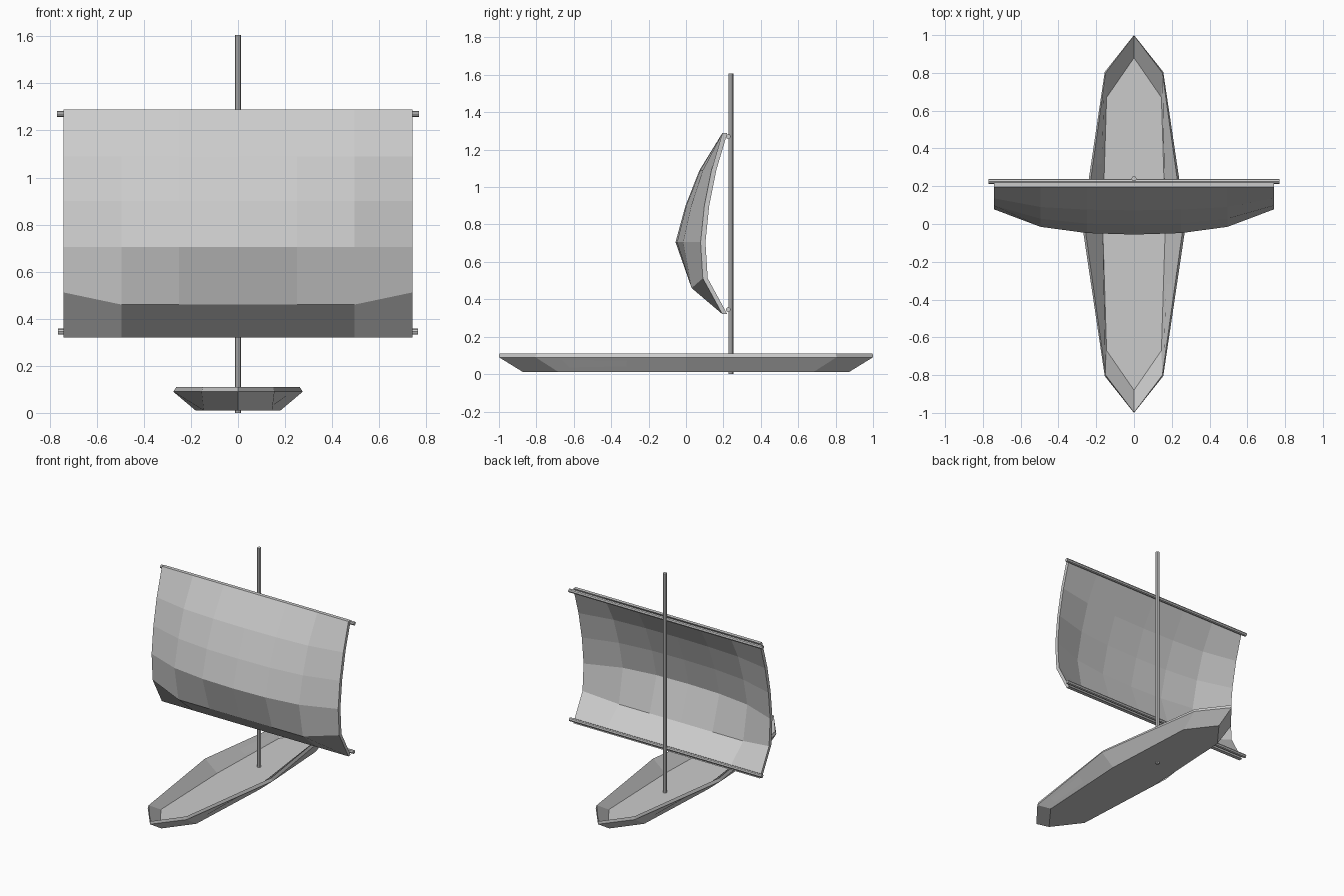
import bpy, bmesh, math

if "Cube" in bpy.data.objects:
    bpy.data.objects.remove(bpy.data.objects["Cube"])


def finish(name, bm):
    bmesh.ops.recalc_face_normals(bm, faces=bm.faces[:])
    me = bpy.data.meshes.new(name)
    bm.to_mesh(me)
    bm.free()
    ob = bpy.data.objects.new(name, me)
    bpy.context.collection.objects.link(ob)
    return ob


def rod(name, loc, length, radius, rot=(0, 0, 0), sides=8):
    bpy.ops.mesh.primitive_cylinder_add(vertices=sides, radius=radius, depth=length,
                                        location=loc, rotation=rot)
    bpy.context.object.name = name


def hull_ring(bm, tip, shoulder, mid, z):
    # closed outline, symmetric in x and y
    (sx, sy) = shoulder
    pts = [(0, tip), (sx, sy), (mid, 0), (sx, -sy), (0, -tip), (-sx, -sy), (-mid, 0), (-sx, sy)]
    return [bm.verts.new((x, y, z)) for x, y in pts]


# hull: outer bottom, outer rim, inner rim, floor
bm = bmesh.new()
rings = [hull_ring(bm, 0.87, (0.145, 0.68), 0.18, 0.01),
         hull_ring(bm, 1.00, (0.155, 0.805), 0.275, 0.09),
         hull_ring(bm, 0.998, (0.15, 0.80), 0.262, 0.11),
         hull_ring(bm, 0.88, (0.145, 0.67), 0.166, 0.03)]
for a, b in zip(rings, rings[1:]):
    for i in range(8):
        j = (i + 1) % 8
        bm.faces.new((a[i], a[j], b[j], b[i]))
bm.faces.new(rings[0])
bm.faces.new(rings[-1])
finish("hull", bm)

# mast and yards
rod("mast", (0, 0.24, 0.803), 1.606, 0.0135)
rod("upper_yard", (0, 0.226, 1.27), 1.54, 0.013, (0, math.pi / 2, 0))
rod("lower_yard", (0, 0.226, 0.345), 1.53, 0.013, (0, math.pi / 2, 0))

# billowing sail: per row, height at centre and edge, then depth y at each column
cols = [0, 0.25, 0.495, 0.742]
rows = [(1.29, 1.29, (0.195, 0.195, 0.195, 0.195)),
        (1.09, 1.09, (0.072, 0.076, 0.09, 0.136)),
        (0.90, 0.90, (-0.003, 0.002, 0.028, 0.098)),
        (0.705, 0.705, (-0.056, -0.048, -0.015, 0.078)),
        (0.46, 0.512, (0.03, 0.03, 0.03, 0.09)),
        (0.32, 0.32, (0.195, 0.195, 0.195, 0.195))]
order = [(-1, 3), (-1, 2), (-1, 1), (1, 0), (1, 1), (1, 2), (1, 3)]
bm = bmesh.new()


def sail_layer(shift):
    return [[bm.verts.new((s * cols[c], ys[c] + shift, ze if c == 3 else zc))
             for s, c in order] for zc, ze, ys in rows]


front, back = sail_layer(0), sail_layer(0.026)
nr, nc = len(rows), len(order)
for g in (front, back):
    for r in range(nr - 1):
        for c in range(nc - 1):
            bm.faces.new((g[r][c], g[r][c + 1], g[r + 1][c + 1], g[r + 1][c]))
for r in range(nr - 1):
    for c in (0, nc - 1):
        bm.faces.new((front[r][c], front[r + 1][c], back[r + 1][c], back[r][c]))
for c in range(nc - 1):
    for r in (0, nr - 1):
        bm.faces.new((front[r][c], front[r][c + 1], back[r][c + 1], back[r][c]))
finish("sail", bm)
